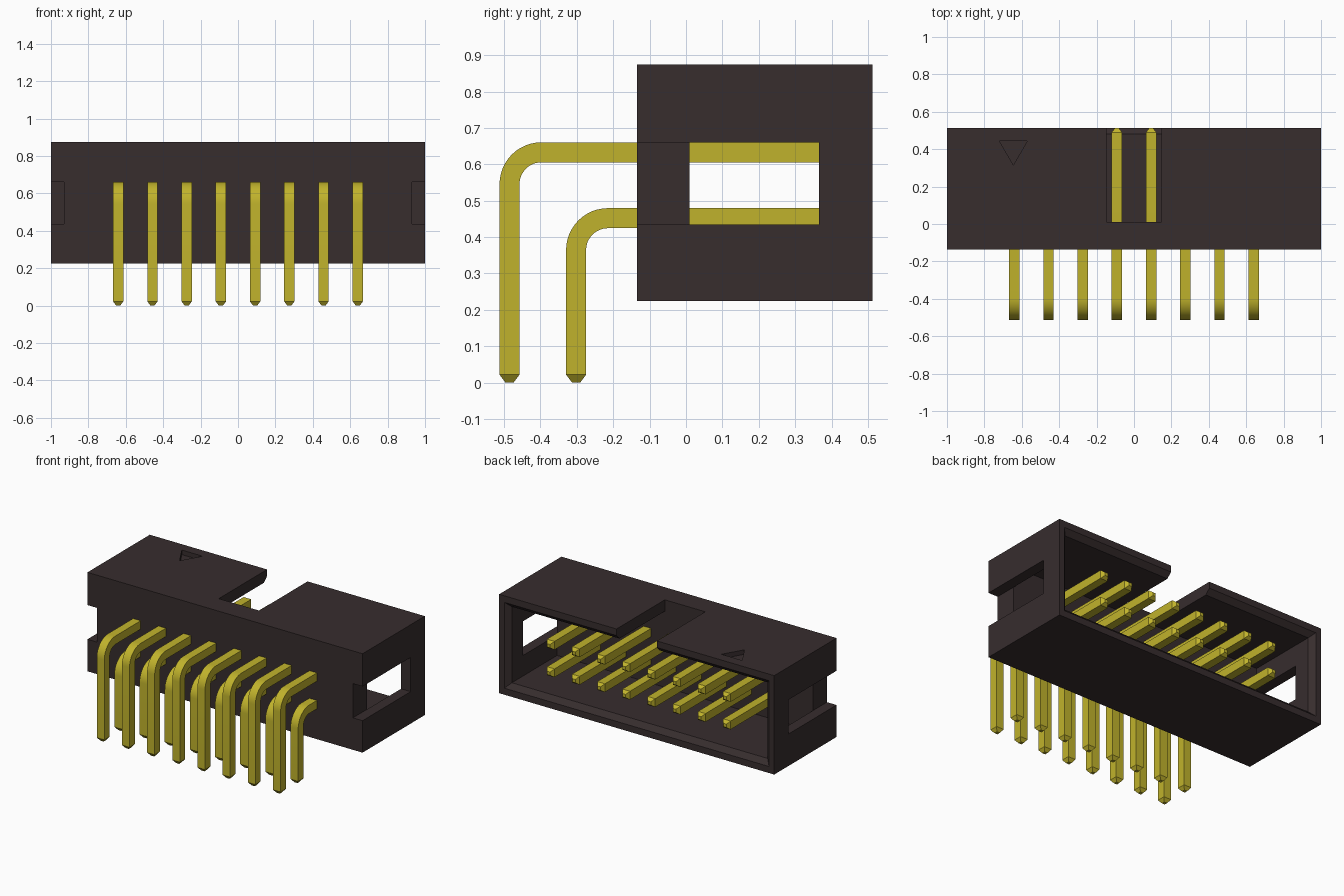
import bpy
import bmesh
from math import sin, cos, pi

if "Cube" in bpy.data.objects:
    bpy.data.objects.remove(bpy.data.objects["Cube"], do_unlink=True)


def material(name, color):
    mat = bpy.data.materials.new(name)
    mat.use_nodes = True
    mat.diffuse_color = color
    bsdf = mat.node_tree.nodes["Principled BSDF"]
    bsdf.inputs["Base Color"].default_value = color
    return mat


black = material("black plastic", (0.038, 0.026, 0.027, 1))
gold = material("gold", (0.53, 0.45, 0.025, 1))


def loft(name, rings, mat):
    """Skin a closed solid over rings with equal point counts."""
    bm = bmesh.new()
    loops = [[bm.verts.new(p) for p in ring] for ring in rings]
    n = len(loops[0])
    for a, b in zip(loops, loops[1:]):
        for i in range(n):
            j = (i + 1) % n
            bm.faces.new((a[i], a[j], b[j], b[i]))
    bm.faces.new(loops[0])
    bm.faces.new(loops[-1])
    bmesh.ops.recalc_face_normals(bm, faces=bm.faces[:])
    mesh = bpy.data.meshes.new(name)
    bm.to_mesh(mesh)
    bm.free()
    mesh.materials.append(mat)
    obj = bpy.data.objects.new(name, mesh)
    bpy.context.collection.objects.link(obj)
    return obj


def box(name, x, y, z, flare=0):
    """Box from (low, high) pairs; flare widens its far y end."""
    def ring(yy, f):
        return [(x[0] - f, yy, z[0] - f), (x[1] + f, yy, z[0] - f),
                (x[1] + f, yy, z[1] + f), (x[0] - f, yy, z[1] + f)]
    return loft(name, [ring(y[0], 0), ring(y[1], flare)], black)


def activate(obj):
    bpy.ops.object.select_all(action="DESELECT")
    obj.select_set(True)
    bpy.context.view_layer.objects.active = obj


def cut(target, cutter):
    mod = target.modifiers.new("cut", "BOOLEAN")
    mod.operation = "DIFFERENCE"
    mod.solver = "EXACT"
    mod.object = cutter
    activate(target)
    bpy.ops.object.modifier_apply(modifier=mod.name)
    bpy.data.objects.remove(cutter, do_unlink=True)


# Shroud: block with a cavity open to the back
BACK, FLOOR = 0.512, 0.01
LOW, HIGH = 0.225, 0.875
SIDE = 0.93
cav_z = (LOW + 0.075, HIGH - 0.075)
win_z = (0.435, 0.66)
housing = box("housing", (-1, 1), (-0.135, BACK), (LOW, HIGH))
cut(housing, box("cavity", (-SIDE, SIDE), (FLOOR, 0.6), cav_z))

# Chamfered mouth
cut(housing, box("mouth", (-SIDE, SIDE), (0.48, 0.544), cav_z, 0.064))

# Key slot in the top wall
cut(housing, box("key_slot", (-0.147, 0.147), (FLOOR, 0.6), (0.7, 1)))

# Side windows and the shallow notches in front of them
cut(housing, box("windows", (-1.1, 1.1), (FLOOR, 0.365), win_z))
for s in (-1, 1):
    xs = sorted((s * SIDE, s * 1.1))
    cut(housing, box("notch", xs, (-0.2, FLOOR + 0.01), win_z))

# Engraved triangle marking the first pin
tri = [(-0.72, 0.445), (-0.57, 0.445), (-0.645, 0.315)]
cut(housing, loft("pin_mark", [[(x, y, z) for x, y in tri]
                               for z in (HIGH - 0.03, 1)], black))


# Bent square pins with tapered tips
HALF, BEND, TIP, SMALL = 0.0275, 0.0875, 0.022, 0.011


def pin(name, x, leg_y, arm_z):
    path = [(leg_y, 0, 0, SMALL), (leg_y, TIP, 0, HALF)]
    for i in range(13):
        a = pi / 2 * i / 12
        path.append((leg_y + BEND * (1 - cos(a)),
                     arm_z - BEND * (1 - sin(a)), a, HALF))
    path += [(BACK - TIP, arm_z, pi / 2, HALF), (BACK, arm_z, pi / 2, SMALL)]
    rings = []
    for y, z, a, h in path:
        ny, nz = -cos(a) * h, sin(a) * h
        rings.append([(x - h, y + ny, z + nz), (x + h, y + ny, z + nz),
                      (x + h, y - ny, z - nz), (x - h, y - ny, z - nz)])
    obj = loft(name, rings, gold)
    activate(obj)
    bpy.ops.object.shade_smooth_by_angle(angle=pi / 9)


for i in range(8):
    x = (i - 3.5) * 0.183
    pin(f"upper_pin_{i + 1}", x, -0.485, 0.633)
    pin(f"lower_pin_{i + 1}", x, -0.302, 0.452)
